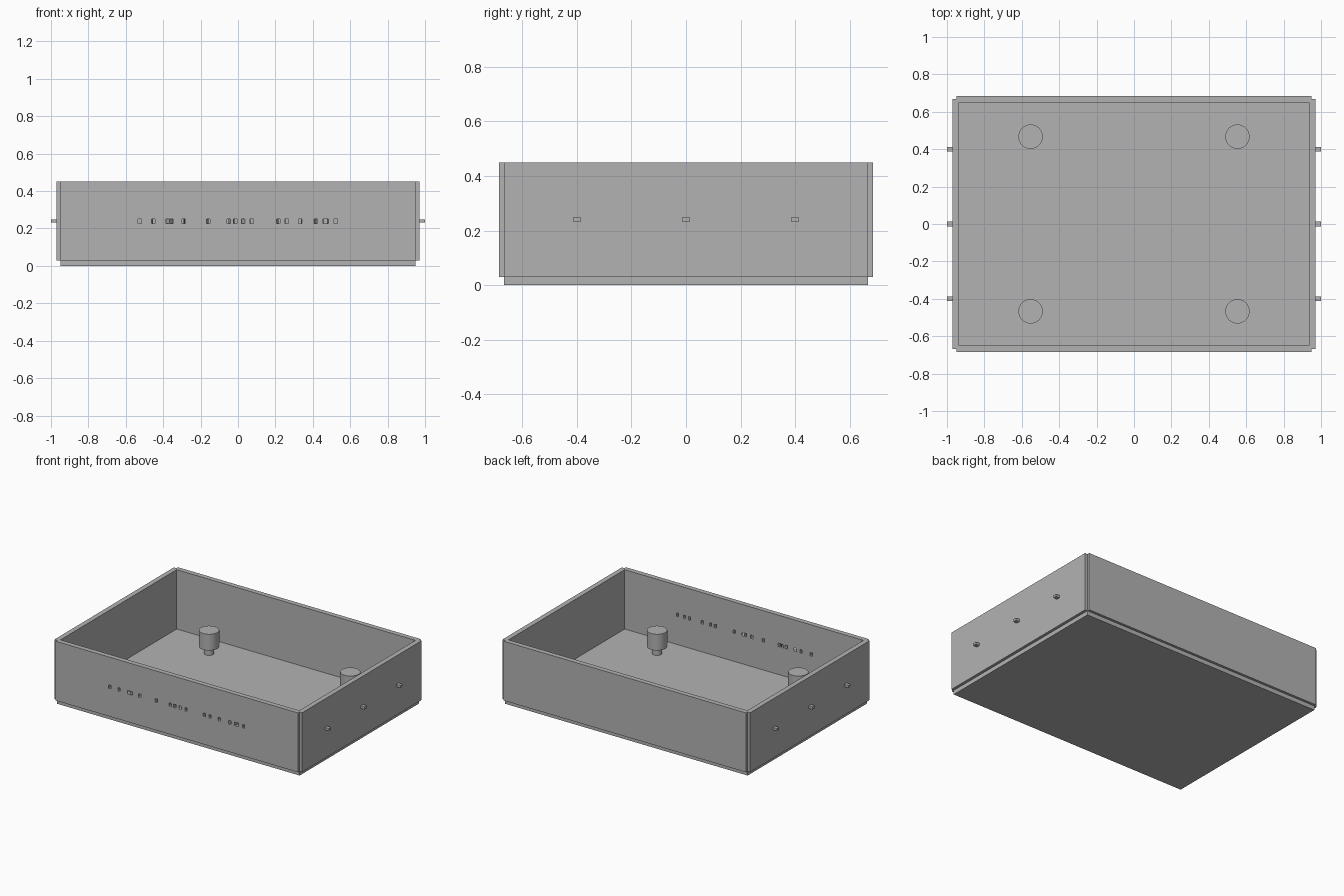
import bpy, bmesh

cube = bpy.data.objects.get("Cube")
if cube:
    bpy.data.objects.remove(cube, do_unlink=True)

grey = bpy.data.materials.new("plain grey")
grey.use_nodes = True
COLOUR = (0.45, 0.45, 0.45, 1)
grey.diffuse_color = COLOUR
grey.node_tree.nodes["Principled BSDF"].inputs["Base Color"].default_value = COLOUR


def finish(name, bm):
    bmesh.ops.recalc_face_normals(bm, faces=bm.faces[:])
    mesh = bpy.data.meshes.new(name)
    bm.to_mesh(mesh)
    bm.free()
    mesh.materials.append(grey)
    obj = bpy.data.objects.new(name, mesh)
    bpy.context.collection.objects.link(obj)
    return obj


def prism(name, outline, z0, z1):
    """Extrude a flat outline upwards."""
    bm = bmesh.new()
    face = bm.faces.new([bm.verts.new((x, y, z0)) for x, y in outline])
    top = bmesh.ops.extrude_face_region(bm, geom=[face])["geom"]
    bmesh.ops.translate(bm, vec=(0, 0, z1 - z0),
                        verts=[v for v in top if isinstance(v, bmesh.types.BMVert)])
    return finish(name, bm)


def box(name, x0, x1, y0, y1, z0, z1):
    return prism(name, [(x0, y0), (x1, y0), (x1, y1), (x0, y1)], z0, z1)


def cut(obj, cutters):
    """Subtract the cutters, bake the result and remove them."""
    for c in cutters:
        c.hide_render = True
        mod = obj.modifiers.new("cut", "BOOLEAN")
        mod.operation, mod.solver, mod.object = "DIFFERENCE", "EXACT", c
    bpy.context.view_layer.update()
    graph = bpy.context.evaluated_depsgraph_get()
    baked = bpy.data.meshes.new_from_object(obj.evaluated_get(graph))
    obj.modifiers.clear()
    obj.data = baked
    for c in cutters:
        bpy.data.objects.remove(c, do_unlink=True)


# Floor plate
FLOOR, RIM = 0.03, 0.45
PX, PY = 0.95, 0.667
box("floor_plate", -PX, PX, -PY, PY, 0, FLOOR)

# Walls: a notched-corner outline, hollowed out
WX, WY = 0.97, 0.685
quarter = [(WX, PY), (PX, PY), (PX, WY)]
outline = (quarter + [(-x, y) for x, y in reversed(quarter)]
           + [(-x, -y) for x, y in quarter] + [(x, -y) for x, y in reversed(quarter)])
walls = prism("walls", outline, FLOOR, RIM)
IX, IY = 0.935, 0.65
cavity = box("cavity_cutter", -IX, IX, -IY, IY, FLOOR - 0.1, RIM + 0.1)

# Slanted slots through the front wall: x outside, x inside
slots = [(-.525, -.525), (-.453, -.446), (-.376, -.4), (-.357, -.33), (-.29, -.275),
         (-.29, -.3), (-.16, -.15), (-.05, -.06), (-.015, -.01), (.028, .007),
         (.073, .077), (.215, .225), (.26, .264), (.333, .327), (.415, .428),
         (.463, .467), (.475, .467), (.522, .522)]
HALF = 0.009
cutters = [cavity]
for a, b in slots:
    pad = (b - a) * 0.3
    a, b, out, inn = a - pad, b + pad, -WY - 0.0105, -IY + 0.0105
    cutters.append(prism("slot_cutter", [(a - HALF, out), (a + HALF, out),
                                         (b + HALF, inn), (b - HALF, inn)], 0.228, 0.252))
cut(walls, cutters)

# Small pegs on both side walls
for side, label in ((1, "left"), (-1, "right")):
    for i, y in enumerate((-0.4, 0, 0.4)):
        xs = sorted((side * (WX - 0.01), side))
        box(f"{label}_peg_{i + 1}", *xs, y - 0.013, y + 0.013, 0.231, 0.249)


# Stepped posts standing on the floor
def cylinder(name, x, y, radius, z0, z1):
    bpy.ops.mesh.primitive_cylinder_add(vertices=48, radius=radius, depth=z1 - z0,
                                        location=(x, y, (z0 + z1) / 2))
    obj = bpy.context.object
    obj.name = name
    obj.data.materials.append(grey)
    bpy.ops.object.shade_smooth_by_angle()


for x in (-0.553, 0.553):
    for y in (-0.467, 0.467):
        cylinder("post_stem", x, y, 0.032, FLOOR, 0.085)
        cylinder("post_head", x, y, 0.065, 0.08, 0.195)
